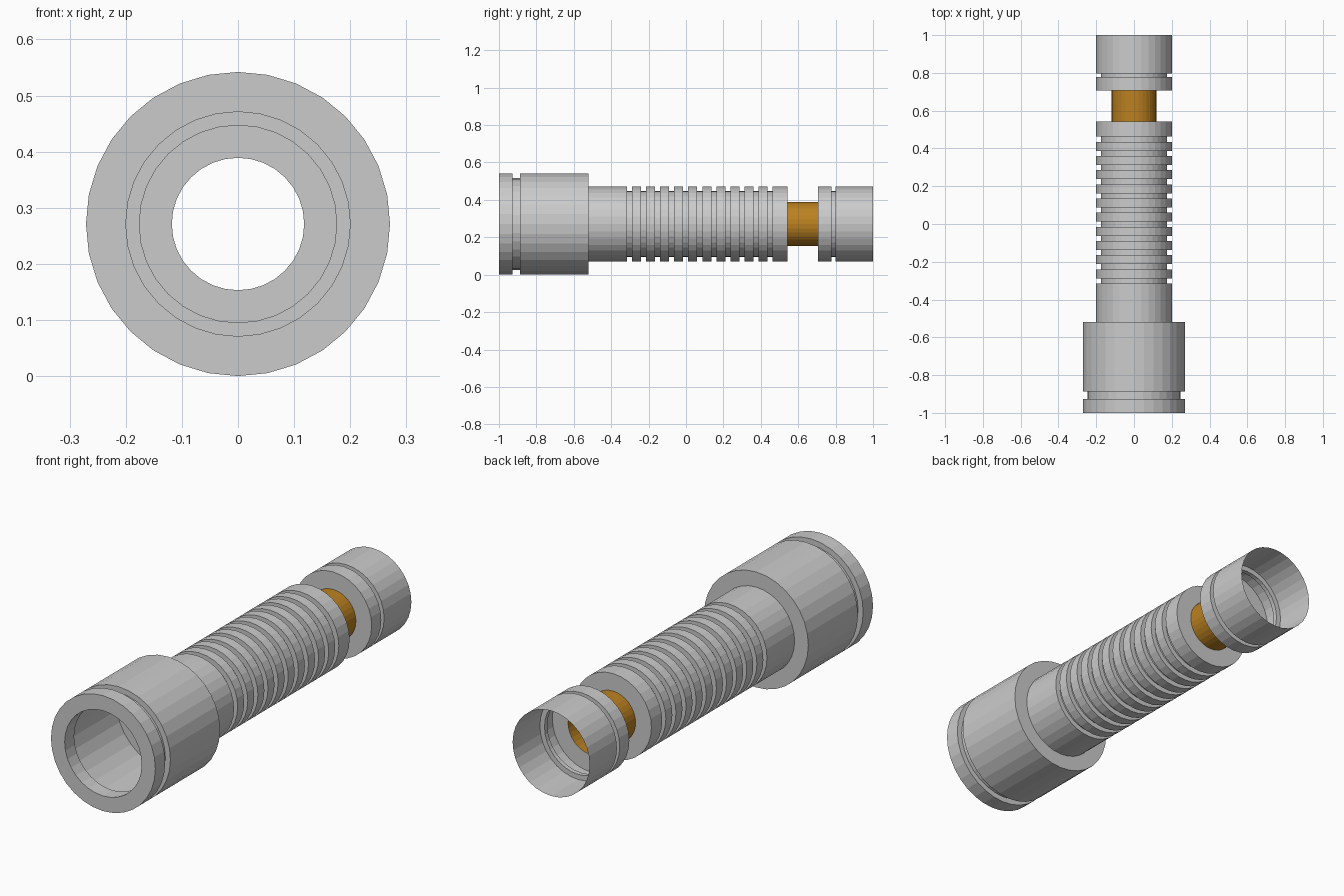
import bpy, bmesh, math

if "Cube" in bpy.data.objects:
    bpy.data.objects.remove(bpy.data.objects["Cube"])

SIDES = 32
AXIS_Z = 0.271
R_BIG, R_TUBE, R_GROOVE, R_NECK = 0.271, 0.20, 0.176, 0.118


def material(name, rgb):
    m = bpy.data.materials.new(name)
    m.diffuse_color = (*rgb, 1)
    m.use_nodes = True
    m.node_tree.nodes["Principled BSDF"].inputs["Base Color"].default_value = m.diffuse_color
    return m


grey = material("light grey metal", (0.6, 0.6, 0.6))
amber = material("amber brass", (0.50, 0.22, 0.015))


def lathe(name, profile, mat):
    """Spin a (y, radius) profile around the long axis as a thin shell."""
    bm = bmesh.new()
    rings = []
    for y, r in profile:
        rings.append([bm.verts.new((r * math.sin(a), y, AXIS_Z + r * math.cos(a)))
                      for a in (2 * math.pi * i / SIDES for i in range(SIDES))])
    for a, b in zip(rings, rings[1:]):
        for i in range(SIDES):
            j = (i + 1) % SIDES
            bm.faces.new((a[i], b[i], b[j], a[j]))
    bm.normal_update()
    mesh = bpy.data.meshes.new(name)
    bm.to_mesh(mesh)
    bm.free()
    mesh.materials.append(mat)
    obj = bpy.data.objects.new(name, mesh)
    bpy.context.collection.objects.link(obj)
    return obj


def groove(y0, y1, outer, inner):
    return [(y0, outer), (y0, inner), (y1, inner), (y1, outer)]


# wide front barrel: inward lip, front rim, groove, rear shoulder
lathe("front_barrel",
      [(-0.93, R_TUBE), (-1, R_TUBE), (-1, R_BIG)]
      + groove(-0.927, -0.888, R_BIG, 0.245)
      + [(-0.52, R_BIG), (-0.52, R_TUBE)], grey)

# ribbed grip with eleven grooves, closed down to the neck
ribs = [(-0.52, R_TUBE)]
for i in range(11):
    y = -0.315 + 0.075 * i
    ribs += groove(y, y + 0.027, R_TUBE, R_GROOVE)
lathe("ribbed_grip", ribs + [(0.542, R_TUBE), (0.542, R_NECK)], grey)

# narrow coloured neck
lathe("neck", [(0.542, R_NECK), (0.706, R_NECK)], amber)

# open rear cup with one groove
lathe("rear_cup",
      [(0.706, R_NECK), (0.706, R_TUBE)]
      + groove(0.777, 0.798, R_TUBE, R_GROOVE)
      + [(1, R_TUBE)], grey)
